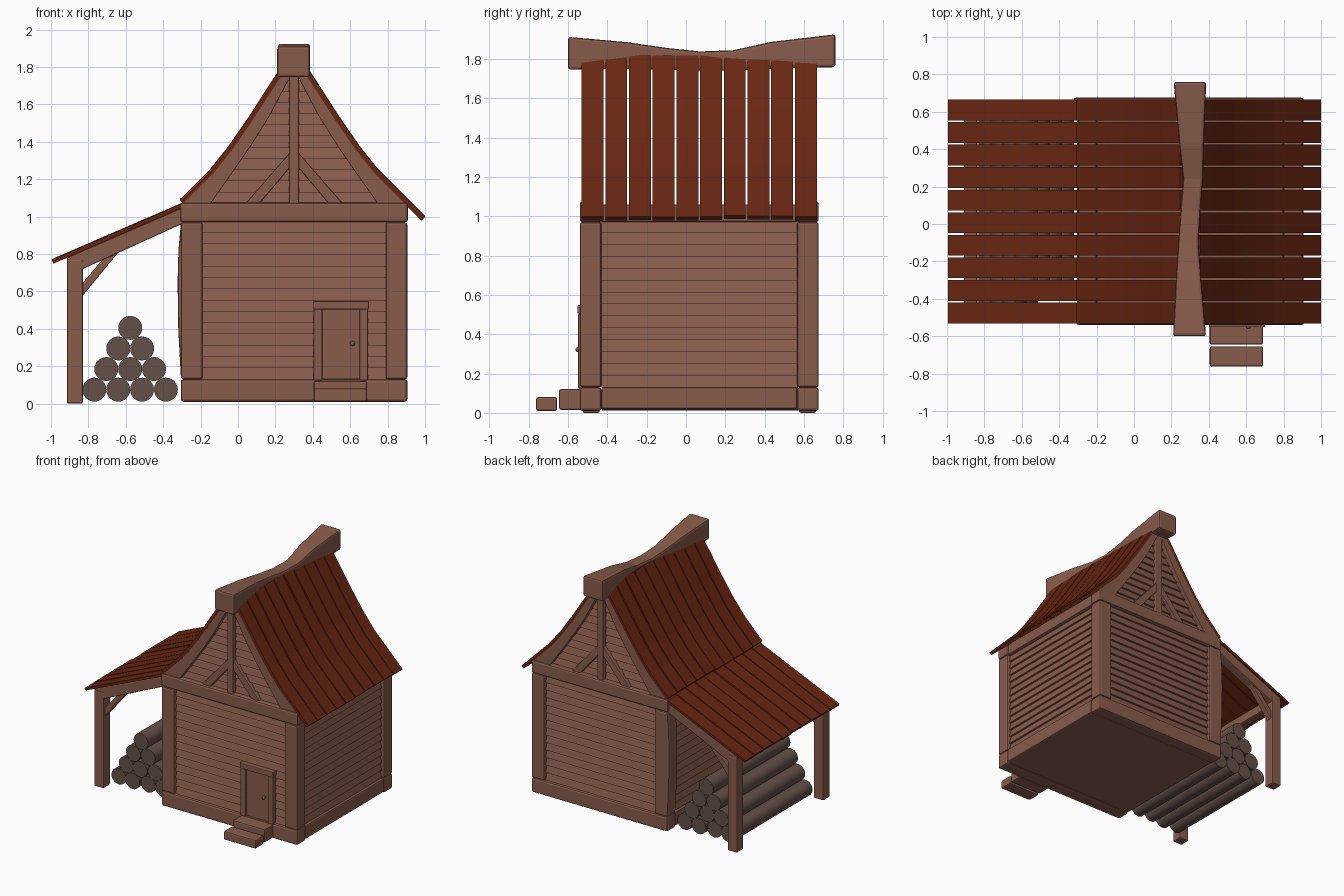
import bpy, bmesh, math, random

if "Cube" in bpy.data.objects:
    bpy.data.objects.remove(bpy.data.objects["Cube"])
random.seed(4)

def material(name, rgb):
    m = bpy.data.materials.new(name)
    m.diffuse_color = (*rgb, 1)
    m.use_nodes = True
    m.node_tree.nodes["Principled BSDF"].inputs["Base Color"].default_value = m.diffuse_color
    return m

WOOD = material("brown timber", (0.25, 0.107, 0.073))
ROOF = material("red roof boards", (0.138, 0.019, 0.006))
LOG = material("grey brown logs", (0.127, 0.08, 0.065))

def finish(bm, name, mat, bevel=0.0):
    bmesh.ops.recalc_face_normals(bm, faces=bm.faces)
    me = bpy.data.meshes.new(name)
    bm.to_mesh(me)
    bm.free()
    me.materials.append(mat)
    ob = bpy.data.objects.new(name, me)
    bpy.context.collection.objects.link(ob)
    if bevel:
        b = ob.modifiers.new("bevel", 'BEVEL')
        b.width, b.segments, b.limit_method = bevel, 2, 'ANGLE'
    return ob

def add_prism(bm, pts, axis, a, b):
    """Extrude a 2D outline along an axis from a to b."""
    def place(p, t):
        return {'x': (t, p[0], p[1]), 'y': (p[0], t, p[1]), 'z': (p[0], p[1], t)}[axis]
    lo = [bm.verts.new(place(p, a)) for p in pts]
    hi = [bm.verts.new(place(p, b)) for p in pts]
    n = len(pts)
    bm.faces.new(lo)
    bm.faces.new(hi[::-1])
    return [bm.faces.new((lo[i], hi[i], hi[(i + 1) % n], lo[(i + 1) % n])) for i in range(n)]

def prism(name, pts, axis, a, b, mat=WOOD, bevel=0.006):
    bm = bmesh.new()
    add_prism(bm, pts, axis, a, b)
    return finish(bm, name, mat, bevel)

def box(name, x, y, z, mat=WOOD, bevel=0.01):
    pts = [(x[0], z[0]), (x[1], z[0]), (x[1], z[1]), (x[0], z[1])]
    return prism(name, pts, 'y', y[0], y[1], mat, bevel)

# House footprint and roof curve (distance from ridge line, height)
X0, X1, Y0, Y1, CX, CY = -0.305, 0.905, -0.54, 0.675, 0.30, 0.0675
CURVE = [(0.055, 1.82), (0.15, 1.675), (0.24, 1.535), (0.35, 1.375),
         (0.45, 1.25), (0.60, 1.10), (0.70, 1.00)]

def half_width(z):
    for (d0, z0), (d1, z1) in zip(CURVE, CURVE[1:]):
        if z0 >= z >= z1:
            return d0 + (d1 - d0) * (z0 - z) / (z0 - z1)
    return CURVE[0][0]

# Floor, sills and top plates
box("floor", (X0 + .03, X1 - .03), (Y0 + .03, Y1 - .03), (0.02, 0.06), bevel=0)
for end, ya, yb in (("front", Y0, Y0 + .11), ("back", Y1 - .11, Y1)):
    box(end + "_sill", (X0, X1), (ya, yb), (0.01, 0.13), bevel=0.014)
    box(end + "_top_plate", (X0 - .003, X1 + .003), (ya, yb), (0.97, 1.075), bevel=0.014)
for side, xa, xb in (("left", X0, X0 + .11), ("right", X1 - .11, X1)):
    box(side + "_sill", (xa, xb), (Y0 + .11, Y1 - .11), (0.02, 0.13))
    box(side + "_top_plate", (xa + .005, xb - .005), (Y0 + .11, Y1 - .11), (0.97, 1.06))

# Corner posts, the back left one bowed outwards
for ex, xa, xb in (("left", X0, X0 + .115), ("right", X1 - .115, X1)):
    for ey, ya, yb in (("front", Y0, Y0 + .11), ("back", Y1 - .11, Y1)):
        bow = 0.018 if (ex, ey) == ("left", "back") else 0
        pts = [(xb, 0.13), (xb, 0.97), (xa, 0.97), (xa - bow * .75, 0.82),
               (xa - bow, 0.65), (xa - bow * .8, 0.4), (xa, 0.13)]
        if not bow:
            pts = pts[:3] + pts[-1:]
        prism(f"{ey}_{ex}_post", pts, 'y', ya, yb, bevel=0.012)

# Overlapping wall boards on all four sides and both gables
def boards(name, axis, face, inward, z0, z1, n, span):
    bm = bmesh.new()
    h = (z1 - z0) / n
    for i in range(n):
        a, b = z0 + i * h, z0 + (i + 1) * h
        sect = [(face, a), (face + .016 * inward, b), (face + .05 * inward, b), (face + .05 * inward, a)]
        add_prism(bm, sect, axis, *span((a + b) / 2))
    finish(bm, name, WOOD)

wall_x = lambda z: (X0 + .09, X1 - .09)
wall_y = lambda z: (Y0 + .09, Y1 - .09)
gable_x = lambda z: (CX - half_width(z) + .05, CX + half_width(z) - .05)
for end, f, s in (("front", Y0 + .02, 1), ("back", Y1 - .02, -1)):
    boards(end + "_wall_boards", 'x', f, s, 0.13, 0.975, 14, wall_x)
    boards(end + "_gable_boards", 'x', f + .02 * s, s, 1.07, 1.73, 11, gable_x)
for side, f, s in (("left", X0 + .02, 1), ("right", X1 - .02, -1)):
    boards(side + "_wall_boards", 'y', f, s, 0.13, 0.975, 14, wall_y)

# Gable timbers: king post, braces and curved edge beams
for end, ya, yb in (("front", Y0 + .01, Y0 + .08), ("back", Y1 - .08, Y1 - .01)):
    box(end + "_king_post", (CX - .026, CX + .026), (ya, yb), (1.06, 1.78), bevel=0.006)
    for side, s in (("left", -1), ("right", 1)):
        brace = [(.02, 1.345), (.26, 1.07), (.185, 1.07), (.02, 1.265)]
        prism(f"{end}_{side}_gable_brace", [(CX + s * d, z) for d, z in brace],
              'y', ya + .008, yb - .008)
        edge = [(d, z - .035) for d, z in CURVE[:6]]
        edge += [(.45, 1.065), (.33, 1.235), (.23, 1.38), (.13, 1.54), (.02, 1.75)]
        prism(f"{end}_{side}_gable_beam", [(CX + s * d, z) for d, z in edge],
              'y', ya, yb, bevel=0.004)

# Roof boards: ten curved planks on each slope and on the lean-to
def roof(name, line, thick):
    bm = bmesh.new()
    pitch = (Y1 - Y0 - .01) / 10
    for i in range(10):
        y = Y0 + .005 + i * pitch
        j = random.uniform(-.004, .004)
        top = [(x, z + j) for x, z in line]
        low = []
        for k, (x, z) in enumerate(top):
            p, q = top[max(k - 1, 0)], top[min(k + 1, len(top) - 1)]
            tx, tz = q[0] - p[0], q[1] - p[1]
            l = math.hypot(tx, tz) * (1 if tx > 0 else -1)
            low.append((x + tz / l * thick, z - tx / l * thick))
        add_prism(bm, top + low[::-1], 'y', y + .004, y + pitch - .005)
    finish(bm, name, ROOF)

roof("right_roof_boards", [(CX + d, z) for d, z in CURVE], 0.026)
roof("left_roof_boards", [(CX - d, z) for d, z in CURVE[:6]] + [(-0.31, 1.092)], 0.026)
roof("lean_to_roof_boards", [(-0.285, 1.077), (-0.995, 0.77)], 0.02)

# Sagging, crooked ridge beam: y, centre x, half width, bottom, top
bm = bmesh.new()
rings = []
for y, c, w, b, t in ((-.60, .297, .088, 1.745, 1.912), (-.30, .292, .068, 1.75, 1.885),
                      (-.10, .291, .054, 1.745, 1.856), (.07, .302, .053, 1.74, 1.838),
                      (.24, .316, .053, 1.74, 1.844), (.43, .308, .066, 1.75, 1.886),
                      (.76, .299, .087, 1.758, 1.925)):
    rings.append([bm.verts.new(p) for p in ((c - w, y, b), (c + w, y, b), (c + w, y, t), (c - w, y, t))])
for r, q in zip(rings, rings[1:]):
    for i in range(4):
        bm.faces.new((r[i], r[(i + 1) % 4], q[(i + 1) % 4], q[i]))
bm.faces.new(rings[0])
bm.faces.new(rings[-1])
ridge = finish(bm, "ridge_beam", WOOD, 0.014)
ridge.modifiers["bevel"].angle_limit = math.radians(40)

# Door with frame, knob and two steps
box("door", (.45, .65), (Y0 + .005, Y0 + .05), (.13, .505), bevel=0.004)
for side, xa in (("left", .405), ("right", .65)):
    box(side + "_door_jamb", (xa, xa + .045), (Y0 - .008, Y0 + .05), (.125, .505), bevel=0.005)
box("door_lintel", (.40, .70), (Y0 - .012, Y0 + .05), (.505, .548), bevel=0.005)
bm = bmesh.new()
bmesh.ops.create_uvsphere(bm, u_segments=12, v_segments=8, radius=0.014)
bmesh.ops.translate(bm, verts=bm.verts, vec=(.612, Y0 - .008, .322))
finish(bm, "door_knob", WOOD)
box("upper_step", (.405, .69), (-.645, Y0 + .01), (.015, .122))
box("lower_step", (.405, .69), (-.762, -.655), (.01, .08))

# Lean-to frame: posts, braces, rafters and eave beam
for end, ya, yb in (("front", Y0 + .015, Y0 + .1), ("back", Y1 - .1, Y1 - .015)):
    box(end + "_lean_to_post", (-.915, -.83), (ya, yb), (0, .77), bevel=0.008)
    prism(end + "_lean_to_rafter", [(-.915, .70), (-.83, .72), (-.29, .965), (-.29, 1.05), (-.915, .78)],
          'y', ya + .004, yb - .004)
    prism(end + "_lean_to_brace", [(-.84, .565), (-.84, .635), (-.70, .80), (-.63, .82)],
          'y', ya + .018, yb - .018)
box("lean_to_eave_beam", (-.908, -.838), (Y0 + .1, Y1 - .1), (.695, .77))

# Stacked firewood
for row in range(4):
    for i in range(4 - row):
        cx, cz = -.768 + i * .1275 + row * .064, .075 + row * .11
        j = random.uniform(-.01, .01)
        bm = bmesh.new()
        pts = [(cx + .064 * math.cos(k * math.tau / 24), cz + .064 * math.sin(k * math.tau / 24))
               for k in range(24)]
        for f in add_prism(bm, pts, 'y', -.42 + j, .56 + j):
            f.smooth = True
        finish(bm, f"log_{row + 1}_{i + 1}", LOG)
